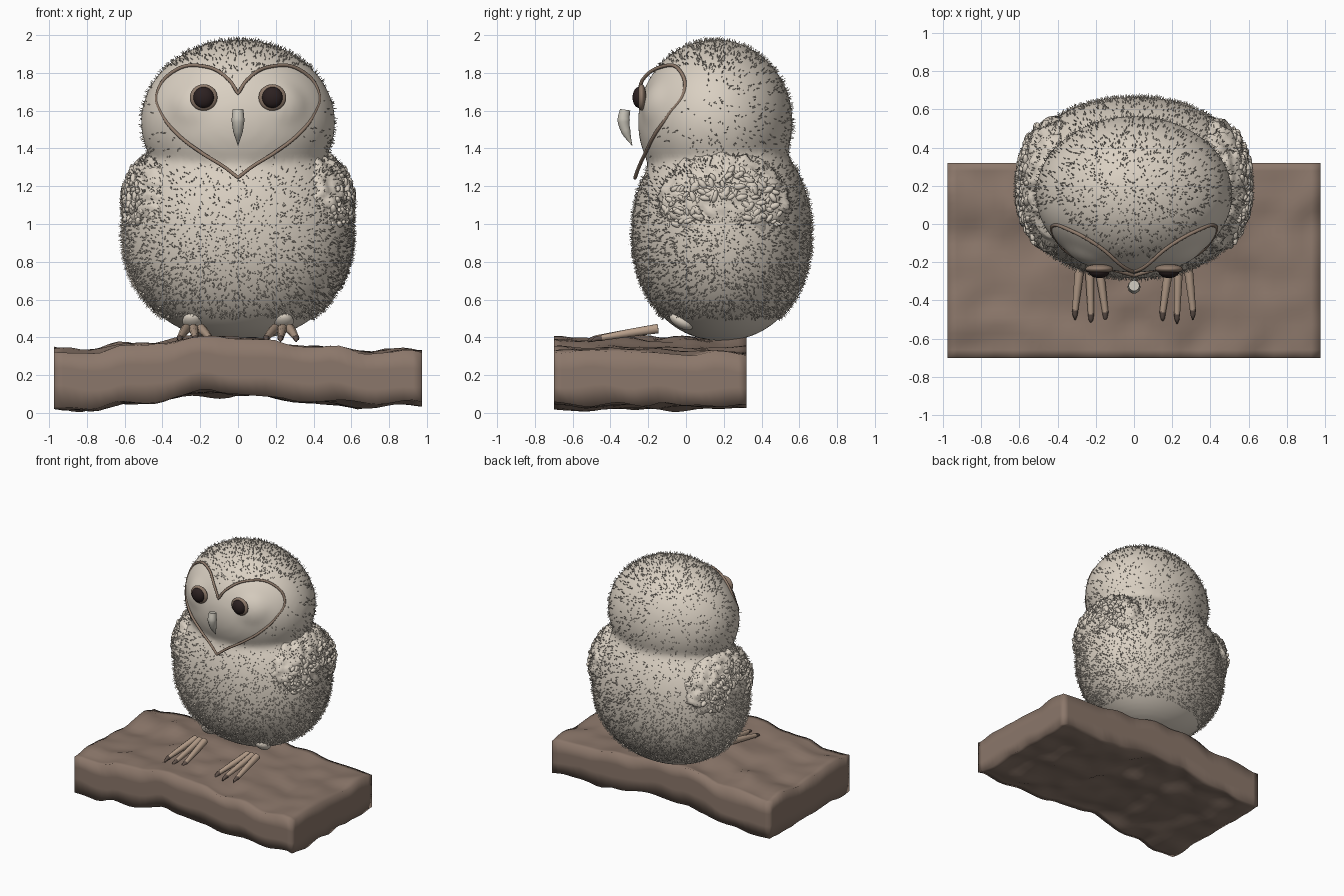
import bpy, bmesh, math, random
from mathutils import Vector, Matrix, noise

random.seed(4)
if "Cube" in bpy.data.objects:
    bpy.data.objects.remove(bpy.data.objects["Cube"])


def material(name, rgb):
    m = bpy.data.materials.new(name)
    m.use_nodes = True
    m.diffuse_color = (*rgb, 1)
    m.node_tree.nodes["Principled BSDF"].inputs["Base Color"].default_value = (*rgb, 1)
    return m


CREAM = material("cream_down", (0.70, 0.63, 0.54))
WOOD = material("bark_brown", (0.26, 0.185, 0.145))
RIM = material("rim_brown", (0.28, 0.20, 0.15))
TAN = material("toe_tan", (0.48, 0.35, 0.26))
HORN = material("beak_horn", (0.58, 0.55, 0.48))
DARK = material("eye_dark", (0.025, 0.015, 0.015))
CLAW = material("claw_dark", (0.12, 0.085, 0.07))


def finish(name, bm, mat, smooth=True):
    me = bpy.data.meshes.new(name)
    bm.to_mesh(me)
    bm.free()
    me.materials.append(mat)
    for p in me.polygons:
        p.use_smooth = smooth
    ob = bpy.data.objects.new(name, me)
    bpy.context.collection.objects.link(ob)
    return ob


def add_ball(bm, center, radii, seg=48, tilt=0, shape=None):
    verts = bmesh.ops.create_uvsphere(bm, u_segments=seg, v_segments=seg // 2, radius=1)["verts"]
    place = (Matrix.Translation(center) @ Matrix.Rotation(tilt, 4, "X")
             @ Matrix.Diagonal((*radii, 1)))
    for v in verts:
        v.co = place @ (shape(v.co.copy()) if shape else v.co)


def ellipsoid(name, center, radii, mat, seg=48, tilt=0, shape=None):
    bm = bmesh.new()
    add_ball(bm, center, radii, seg, tilt, shape)
    finish(name, bm, mat)


def tube(name, points, radii, mat, cyclic=False, width=0.01):
    cu = bpy.data.curves.new(name, "CURVE")
    cu.dimensions = "3D"
    cu.bevel_depth, cu.bevel_resolution, cu.resolution_u = width, 3, 8
    cu.use_fill_caps = True
    sp = cu.splines.new("BEZIER")
    sp.bezier_points.add(len(points) - 1)
    for bp, co, r in zip(sp.bezier_points, points, radii):
        bp.co, bp.radius = co, r
        bp.handle_left_type = bp.handle_right_type = "AUTO"
    sp.use_cyclic_u = cyclic
    if cyclic:  # sharp notch and tip of the heart
        for i in (0, len(points) // 2):
            bp = sp.bezier_points[i]
            bp.handle_left_type = bp.handle_right_type = "VECTOR"
    tmp = bpy.data.objects.new(name + "_path", cu)
    bpy.context.collection.objects.link(tmp)
    bpy.context.view_layer.update()
    me = bpy.data.meshes.new_from_object(
        tmp.evaluated_get(bpy.context.evaluated_depsgraph_get()))
    bpy.data.objects.remove(tmp)
    me.materials.clear()
    me.materials.append(mat)
    for p in me.polygons:
        p.use_smooth = True
    bpy.context.collection.objects.link(bpy.data.objects.new(name, me))


# Wavy bark slab with soft worn edges
bm = bmesh.new()
bmesh.ops.create_cube(bm, size=1)
for axis, cuts in ((0, 39), (1, 23), (2, 2)):
    along = [e for e in bm.edges if abs(e.verts[0].co[axis] - e.verts[1].co[axis]) > 0.5]
    bmesh.ops.subdivide_edges(bm, edges=along, cuts=cuts, use_grid_fill=True)
for v in bm.verts:
    x, y, top = v.co.x * 1.95, v.co.y * 1.02 - 0.19, v.co.z + 0.5
    wave = 0.075 * math.exp(-((x + 0.1) / 0.45) ** 2) + 0.012 * x * (1 - top)
    ripple = 0.008 * math.sin(x * 17 + 2 * y) + 0.006 * math.sin(y * 19 + 3 * x + 2 * top)
    rough = 0.022 * noise.noise((x * 3, y * 3, top)) + 0.02 * noise.noise((x * 7, y * 7, top * 2))
    v.co = (x, y, max(0, 0.035 + 0.287 * top + wave + ripple + rough))
finish("perch_slab", bm, WOOD)


# Body, head and face padding blended into one soft form
def fuller(u, power):
    return u / sum(abs(c) ** power for c in u) ** (1 / power)


BODY = (Vector((0, 0.19, 0.955)), Vector((0.615, 0.475, 0.575)), 2.12)
HEAD = (Vector((0, 0.155, 1.54)), Vector((0.515, 0.41, 0.437)), 2)
bm = bmesh.new()
add_ball(bm, *BODY[:2], 64, shape=lambda co: fuller(co, BODY[2]))
add_ball(bm, *HEAD[:2], 64)
for side in (1, -1):
    add_ball(bm, (side * 0.15, -0.055, 1.60), (0.235, 0.18, 0.20))
body = finish("body", bm, CREAM)
blend = body.modifiers.new("blend", "REMESH")
blend.mode, blend.voxel_size, blend.use_smooth_shade = "VOXEL", 0.022, True
soften = body.modifiers.new("soften", "SMOOTH")
soften.factor, soften.iterations = 0.5, 12


def inside(p, shell):
    d = p - shell[0]
    return sum(abs(d[i] / shell[1][i]) ** shell[2] for i in range(3)) < 0.98


# Lumpy folded wings
def ruffle(co):
    if co.z < -0.5:
        return co
    lump = noise.noise(Vector((co.x * 3, co.y * 8, co.z * 8)))
    return co * (1 + 0.09 * lump)


WINGS = []
for side, label in ((1, "left"), (-1, "right")):
    wing = (Vector((side * 0.40, 0.2, 1.09)), Vector((0.215, 0.35, 0.30)), 2)
    WINGS.append(wing)
    ellipsoid(label + "_wing", *wing[:2], CREAM, 96, shape=ruffle)
    # Clumps of ruffled feathers
    bm = bmesh.new()
    for _ in range(150):
        a, r = random.uniform(-0.3, math.pi + 0.3), random.uniform(0.35, 0.9)
        y, z = math.cos(a) * r, math.sin(a) * r * 0.9 - 0.12
        x = math.sqrt(max(0, 1 - y * y - z * z))
        spot = wing[0] + Vector((side * x * wing[1].x, y * wing[1].y, z * wing[1].z))
        turn = Matrix.Rotation(random.uniform(-1.5, 1.5), 4, "X")
        s = random.uniform(0.5, 1.2)
        bmesh.ops.create_icosphere(
            bm, subdivisions=2, radius=1, matrix=Matrix.Translation(spot) @ turn
            @ Matrix.Diagonal((0.015 * s, 0.015 * s, 0.03 * s, 1)))
    finish(label + "_wing_feathers", bm, CREAM)


# Short spiky down
def down(name, shell, count, keep, others):
    bm = bmesh.new()
    center, radii, power = shell
    for _ in range(count):
        u = fuller(Vector([random.gauss(0, 1) for _ in range(3)]), power)
        p = center + u * radii
        if random.random() > keep(p) or any(inside(p, o) for o in others):
            continue
        n = Vector([u[i] / radii[i] for i in range(3)]).normalized()
        jitter = Vector([random.uniform(-0.7, 0.7) for _ in range(3)])
        d = (n + jitter).normalized()
        side = d.orthogonal().normalized()
        up = d.cross(side)
        ring = []
        for k in range(3):
            a = k * math.tau / 3
            ring.append(bm.verts.new(p - n * 0.006 + 0.004 * (side * math.cos(a) + up * math.sin(a))))
        tip = bm.verts.new(p + d * random.uniform(0.01, 0.025))
        for k in range(3):
            bm.faces.new((ring[k], ring[(k + 1) % 3], tip))
    finish(name, bm, CREAM, False)


def body_keep(p):
    if p.z < 0.5:
        return 0
    return min(1, max(0.18, 1.0 - (p.z - 0.75) * 1.3))


def head_keep(p):
    x = abs(p.x)
    if p.y < 0.1 and x < 0.45 and 1.22 + 0.75 * x < p.z < 1.84 - max(0, 0.13 - x):
        return 0
    if p.z > 1.8:
        return 0.8
    return 0.12 if p.y < 0.1 else 0.35


down("body_down", BODY, 13500, body_keep, [HEAD] + WINGS)
down("head_down", HEAD, 6000, head_keep, [BODY])
for wing, label in zip(WINGS, ("left", "right")):
    down(label + "_wing_down", wing, 2800, lambda p: 0.8, [BODY, HEAD])

# Heart-shaped face rim
half = [(0.05, -0.228, 1.765), (0.18, -0.12, 1.835), (0.33, -0.035, 1.815),
        (0.425, -0.01, 1.70), (0.40, -0.09, 1.58), (0.32, -0.165, 1.475),
        (0.19, -0.215, 1.375), (0.07, -0.25, 1.30)]
heart = [(0, -0.25, 1.69)] + half + [(0, -0.27, 1.245)]
heart += [(-x, y, z) for x, y, z in reversed(half)]
tube("face_rim", heart, [1] * len(heart), RIM, True, 0.0095)

# Beak
tube("beak", [(0, -0.322, 1.605), (0, -0.33, 1.55), (0, -0.318, 1.49), (0, -0.285, 1.415)],
     [0.8, 0.95, 0.72, 0.04], HORN, width=0.036)

for side, label in ((1, "left"), (-1, "right")):
    # Eyes
    ellipsoid(label + "_eye_rim", (side * 0.182, -0.235, 1.67), (0.073, 0.025, 0.07), RIM, 32)
    ellipsoid(label + "_eye", (side * 0.182, -0.247, 1.67), (0.055, 0.036, 0.056), DARK, 32)
    # Leg tuft
    ellipsoid(label + "_leg_tuft", (side * 0.24, -0.025, 0.485), (0.055, 0.07, 0.036),
              CREAM, 24, math.radians(-30))
    # Toes and claws
    for i, (x0, x1, y1) in enumerate(((0.195, 0.15, -0.46), (0.235, 0.225, -0.47),
                                      (0.275, 0.308, -0.45))):
        tube(f"{label}_toe_{i + 1}",
             [(side * x0, -0.15, 0.446), (side * (x0 + x1) / 2, -0.30, 0.423),
              (side * x1, y1, 0.397)], [1.3, 1.1, 0.8], TAN, width=0.02)
        tube(f"{label}_claw_{i + 1}",
             [(side * x1, y1 + 0.005, 0.397), (side * x1, y1 - 0.03, 0.39),
              (side * x1, y1 - 0.05, 0.378)], [0.85, 0.6, 0.2], CLAW, width=0.02)
